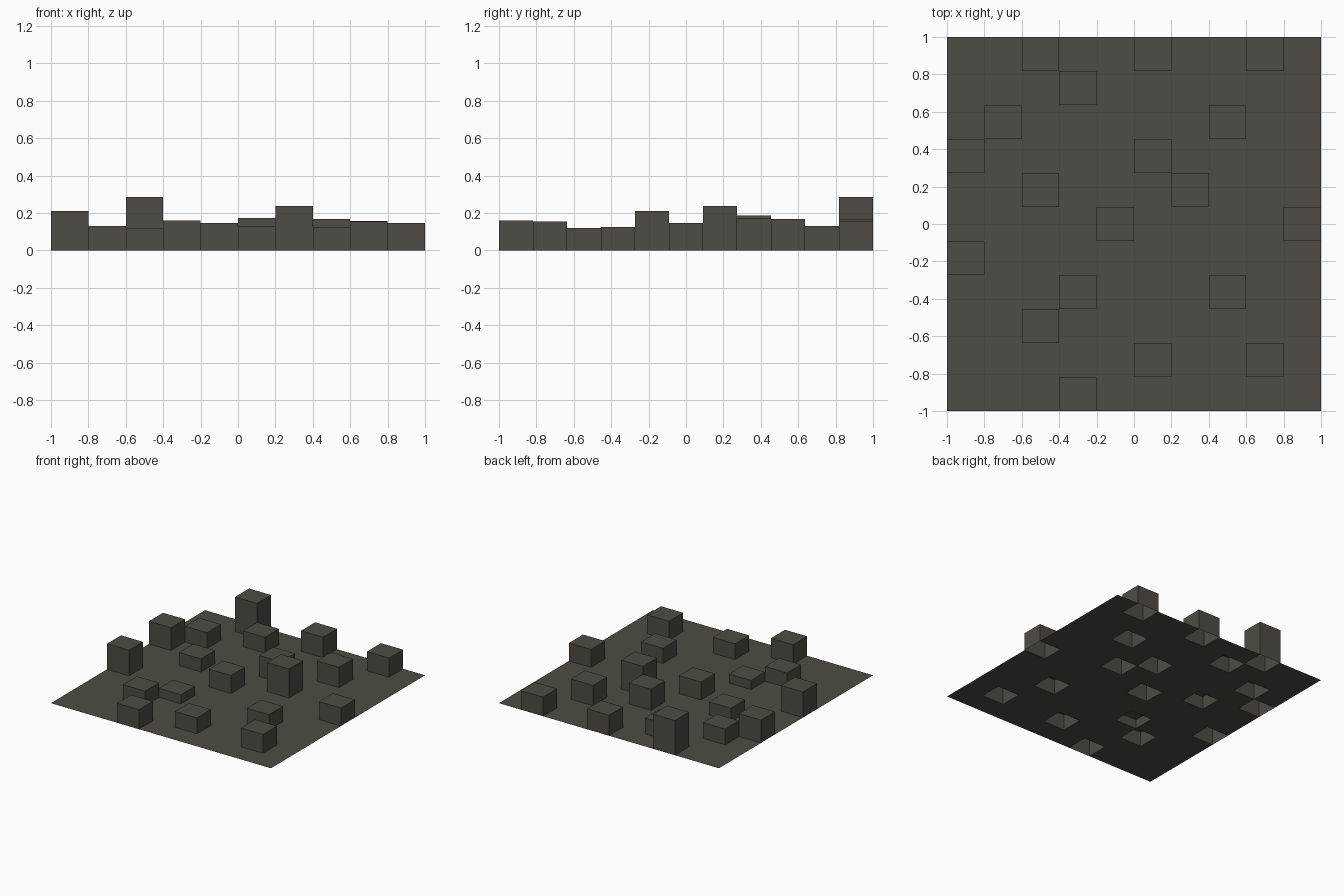
import bpy
import bmesh

if "Cube" in bpy.data.objects:
    bpy.data.objects.remove(bpy.data.objects["Cube"])

COLS, ROWS = 10, 11

# Raised blocks: (column, row) -> height
BLOCKS = {
    (3, 0): 0.16, (5, 1): 0.13, (8, 1): 0.155, (2, 2): 0.12,
    (3, 3): 0.075, (7, 3): 0.125, (0, 4): 0.21, (4, 5): 0.147,
    (9, 5): 0.147, (2, 6): 0.108, (6, 6): 0.238, (0, 7): 0.187,
    (5, 7): 0.173, (1, 8): 0.13, (7, 8): 0.167, (3, 9): 0.13,
    (2, 10): 0.285, (5, 10): 0.168, (8, 10): 0.157,
}

stone = bpy.data.materials.new("dark_warm_grey")
stone.diffuse_color = (0.080, 0.071, 0.058, 1.0)
stone.use_nodes = True
stone.node_tree.nodes["Principled BSDF"].inputs["Base Color"].default_value = stone.diffuse_color

# Flat open sheet divided into cells
bm = bmesh.new()
bmesh.ops.create_grid(bm, x_segments=COLS, y_segments=ROWS, size=1.0)
cells = {}
for f in bm.faces:
    c = f.calc_center_median()
    cells[int((c.x + 1) / 2 * COLS), int((c.y + 1) / 2 * ROWS)] = f

# Pull each block up out of its cell, leaving it hollow underneath
for key, height in BLOCKS.items():
    top = bmesh.ops.extrude_discrete_faces(bm, faces=[cells[key]])["faces"][0]
    bmesh.ops.translate(bm, verts=top.verts, vec=(0, 0, height))

mesh = bpy.data.meshes.new("ground_with_blocks")
bm.to_mesh(mesh)
bm.free()
mesh.materials.append(stone)
ground = bpy.data.objects.new("ground_with_blocks", mesh)
bpy.context.collection.objects.link(ground)
